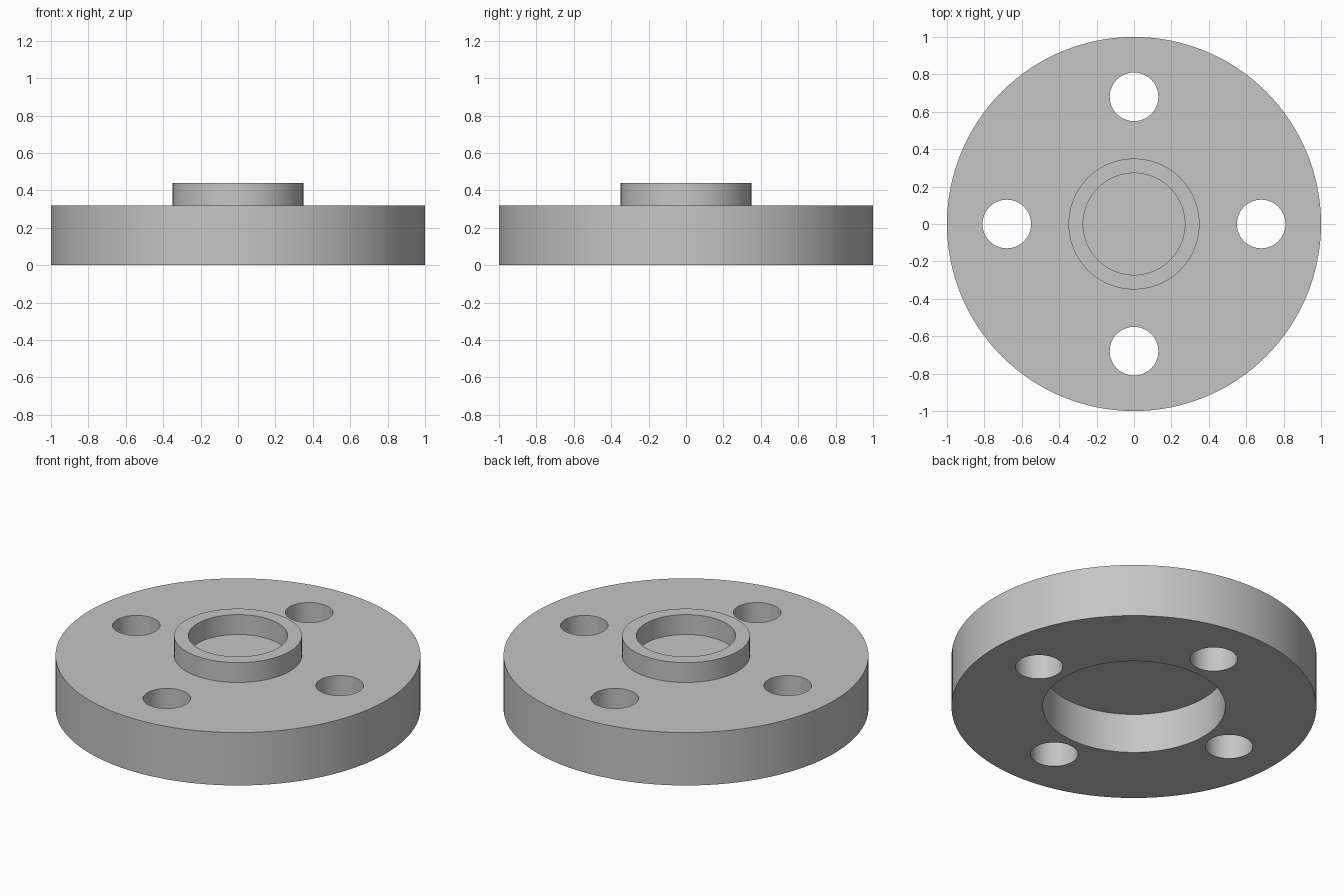
import bpy
import bmesh
import math
from mathutils import Matrix

SEGMENTS = 128
HOLE_RADIUS = 0.13
BOLT_CIRCLE = 0.68

default_cube = bpy.data.objects.get("Cube")
if default_cube:
    bpy.data.objects.remove(default_cube, do_unlink=True)

# One plain metal colour
metal = bpy.data.materials.new("grey metal")
metal.use_nodes = True
grey = (0.56, 0.56, 0.56, 1.0)
metal.diffuse_color = grey
metal.node_tree.nodes["Principled BSDF"].inputs["Base Color"].default_value = grey


def finish(bm, name):
    """Turn a bmesh into a linked object with the metal material."""
    bmesh.ops.recalc_face_normals(bm, faces=bm.faces)
    mesh = bpy.data.meshes.new(name)
    bm.to_mesh(mesh)
    bm.free()
    mesh.materials.append(metal)
    obj = bpy.data.objects.new(name, mesh)
    bpy.context.collection.objects.link(obj)
    return obj


def lathe(name, profile):
    """Revolve (radius, height) points around the z axis."""
    bm = bmesh.new()
    verts = [bm.verts.new((r, 0, z)) for r, z in profile]
    edges = [bm.edges.new(pair) for pair in zip(verts, verts[1:])]
    bmesh.ops.spin(bm, geom=verts + edges, cent=(0, 0, 0), axis=(0, 0, 1),
                   angle=math.tau, steps=SEGMENTS, use_merge=True)
    bmesh.ops.remove_doubles(bm, verts=bm.verts, dist=0.0001)
    return finish(bm, name)


# Flange disc with a raised hub, a shallow socket on top and a wide recess below
flange = lathe("flange", [
    (0, 0.24), (0.5, 0.24), (0.5, 0), (1, 0), (1, 0.32),
    (0.35, 0.32), (0.35, 0.44), (0.272, 0.44), (0.272, 0.32), (0, 0.32),
])

# Four bolt holes drilled through the disc
bm = bmesh.new()
for i in range(4):
    place = (Matrix.Rotation(i * math.pi / 2, 4, "Z")
             @ Matrix.Translation((BOLT_CIRCLE, 0, 0.2)))
    bmesh.ops.create_cone(bm, cap_ends=True, segments=64, radius1=HOLE_RADIUS,
                          radius2=HOLE_RADIUS, depth=1, matrix=place)
drill = finish(bm, "bolt_hole_cutter")
drill.hide_render = True

cut = flange.modifiers.new("bolt holes", "BOOLEAN")
cut.operation = "DIFFERENCE"
cut.solver = "EXACT"
cut.object = drill

bpy.ops.object.select_all(action="DESELECT")
flange.select_set(True)
bpy.context.view_layer.objects.active = flange
bpy.ops.object.modifier_apply(modifier=cut.name)
bpy.data.objects.remove(drill, do_unlink=True)

# Smooth round walls, crisp rims
bpy.ops.object.shade_smooth_by_angle(angle=math.radians(30))
